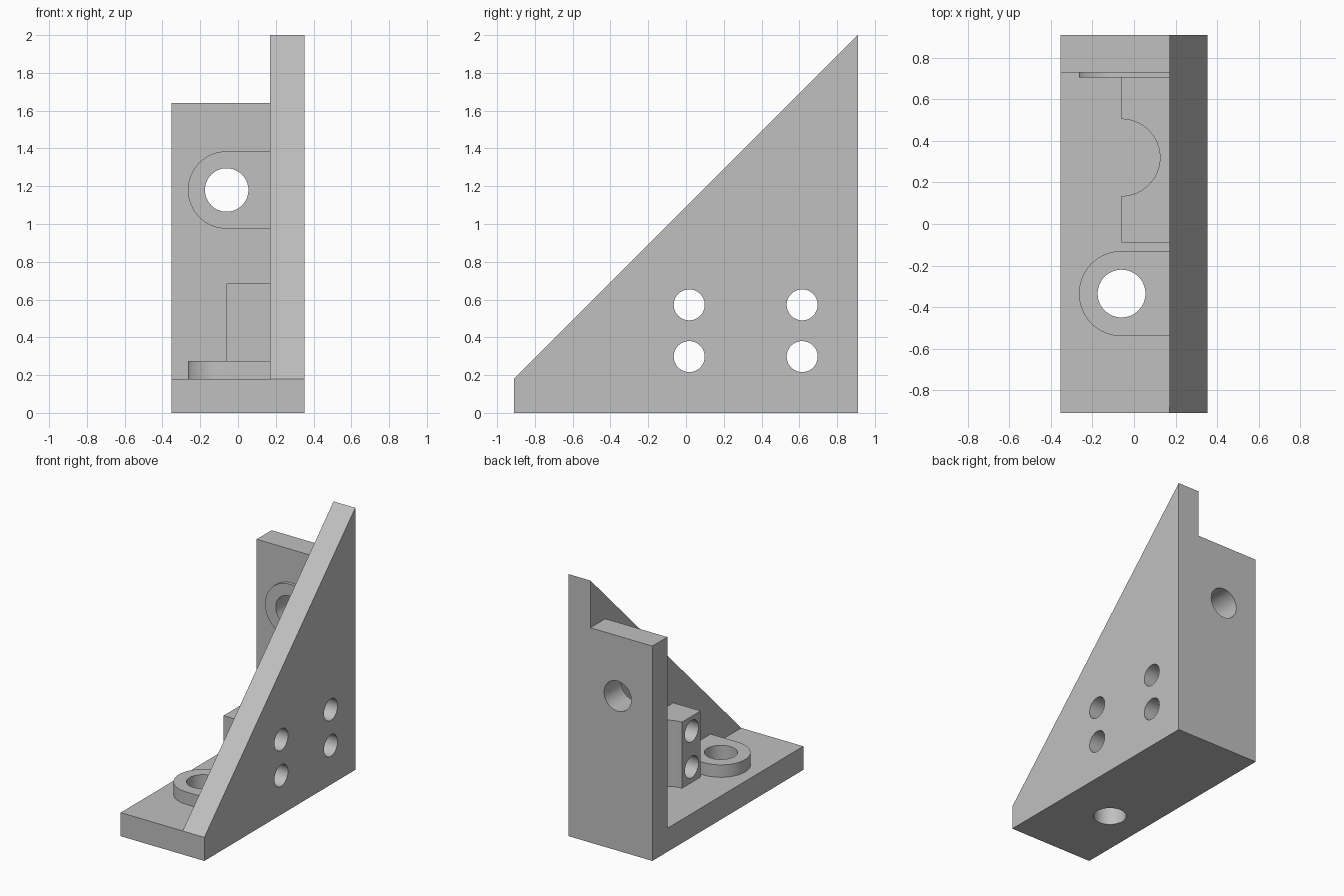
import bpy, bmesh
from math import pi, cos, sin
from mathutils import Vector

cube = bpy.data.objects.get("Cube")
if cube:
    bpy.data.objects.remove(cube, do_unlink=True)

grey = bpy.data.materials.new("light grey")
grey.use_nodes = True
colour = (0.527, 0.527, 0.527, 1)
grey.diffuse_color = colour
grey.node_tree.nodes["Principled BSDF"].inputs["Base Color"].default_value = colour


def prism(name, profile, axis, low, high):
    """Extrude a 2D profile along an axis; the profile uses the other two axes in order."""
    bm = bmesh.new()
    points = []
    for p in profile:
        v = list(p)
        v.insert(axis, low)
        points.append(bm.verts.new(v))
    face = bm.faces.new(points)
    new = bmesh.ops.extrude_face_region(bm, geom=[face])["geom"]
    offset = Vector((0, 0, 0))
    offset[axis] = high - low
    bmesh.ops.translate(bm, vec=offset,
                        verts=[g for g in new if isinstance(g, bmesh.types.BMVert)])
    bmesh.ops.recalc_face_normals(bm, faces=bm.faces)
    mesh = bpy.data.meshes.new(name)
    bm.to_mesh(mesh)
    bm.free()
    mesh.materials.append(grey)
    obj = bpy.data.objects.new(name, mesh)
    bpy.context.collection.objects.link(obj)
    return obj


def arc(u, v, r, start=0, sweep=2 * pi, n=64):
    count = n if sweep >= 2 * pi else n + 1
    return [(u + r * cos(start + sweep * i / n), v + r * sin(start + sweep * i / n))
            for i in range(count)]


def combine(target, tool, operation):
    mod = target.modifiers.new(operation, 'BOOLEAN')
    mod.operation, mod.solver, mod.object = operation, 'EXACT', tool
    bpy.context.view_layer.objects.active = target
    bpy.ops.object.modifier_apply(modifier=mod.name)
    bpy.data.objects.remove(tool, do_unlink=True)


X, Y, Z = 0, 1, 2
SIDE, INNER, END, THICK = 0.353, 0.17, 0.91, 0.18
WALL = END - THICK
INTO = 0.22       # depth at which parts overlap inside the gusset
HOLE_X = -0.06

# Triangular gusset plate
bracket = prism("corner_bracket", [(-END, 0), (END, 0), (END, 2), (-END, THICK)],
                X, INNER, SIDE)

# Base plate and upright wall as one angle section
angle = prism("angle", [(-END, 0), (END, 0), (END, 1.64), (WALL, 1.64),
                        (WALL, THICK), (-END, THICK)], X, -SIDE, INTO)
combine(bracket, angle, 'UNION')

# Mounting block with a half-round channel
block = [(INTO, -0.09), (INTO, 0.8), (HOLE_X, 0.8)]
block += arc(HOLE_X, 0.32, 0.185, pi / 2, -pi, 32)
block += [(HOLE_X, -0.09)]
combine(bracket, prism("block", block, Z, 0.1, 0.685), 'UNION')

# Rounded bosses on the base and the wall
for axis, centre, low, high in ((Z, -0.335, 0.1, 0.275), (Y, 1.18, 0.705, 0.8)):
    r = 0.205
    outline = arc(HOLE_X, centre, r, pi / 2, pi, 32)
    outline += [(INTO, centre - r), (INTO, centre + r)]
    combine(bracket, prism("boss", outline, axis, low, high), 'UNION')

# Large bolt holes through the bosses
for axis, centre in ((Z, -0.335), (Y, 1.18)):
    low, high = (-0.1, 0.4) if axis == Z else (0.6, 1.0)
    combine(bracket, prism("bolt_hole", arc(HOLE_X, centre, 0.115), axis, low, high),
            'DIFFERENCE')

# Four small holes through the gusset and block
for y in (0.017, 0.615):
    for z in (0.298, 0.572):
        combine(bracket, prism("small_hole", arc(y, z, 0.082, n=48), X, -0.2, 0.5),
                'DIFFERENCE')

# Smooth curved walls, sharp edges
bpy.ops.object.select_all(action='DESELECT')
bracket.select_set(True)
bpy.context.view_layer.objects.active = bracket
bpy.ops.object.shade_smooth_by_angle(angle=pi / 6)
